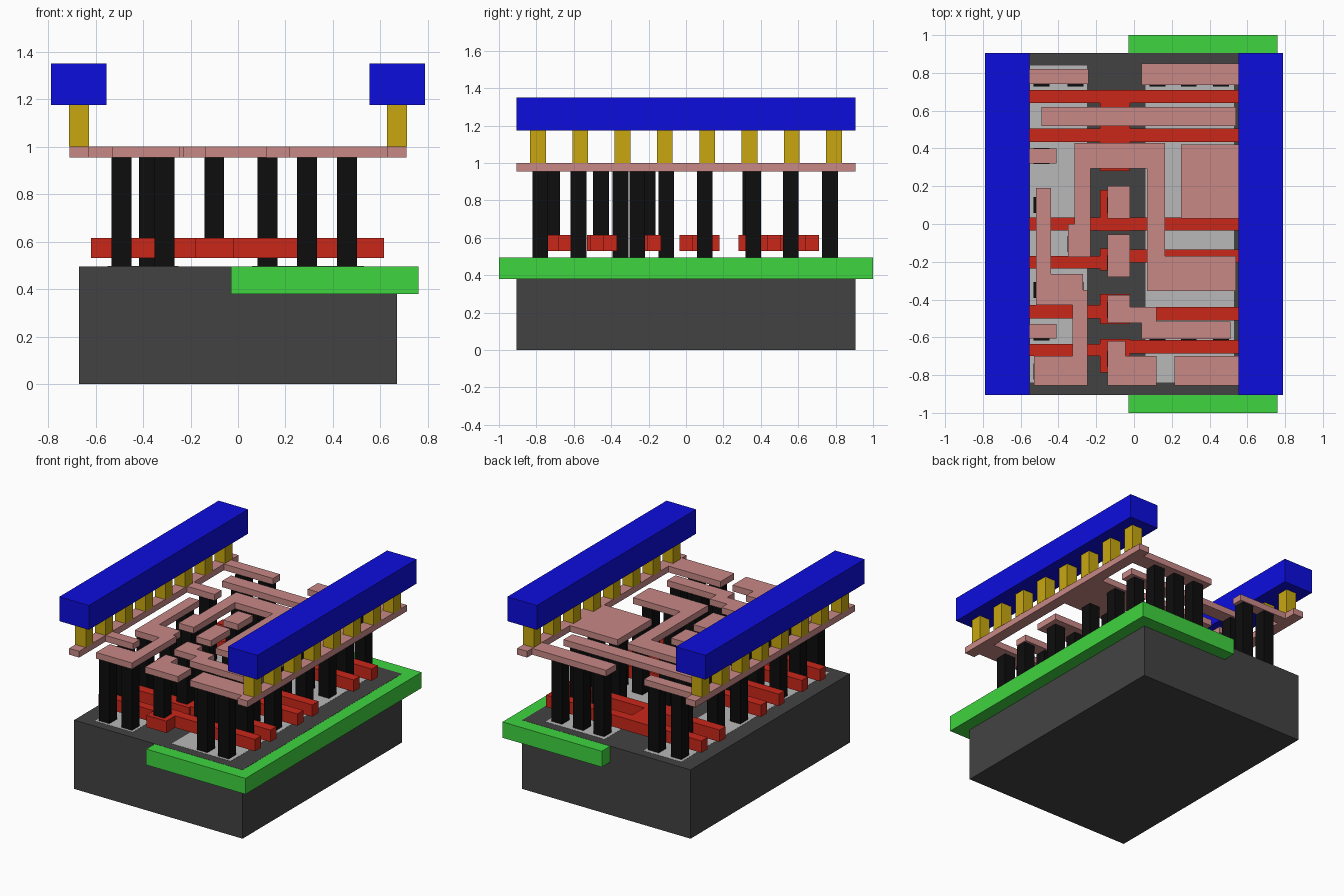
import bpy, bmesh


def material(name, r, g, b):
    m = bpy.data.materials.new(name)
    m.diffuse_color = (r, g, b, 1)
    return m


DARK = material("dark_grey", .055, .055, .055)
GREEN = material("green", .05, .66, .05)
LIGHT = material("light_grey", .48, .48, .48)
RED = material("red", .59, .02, .01)
BLACK = material("black", .004, .004, .004)
PINK = material("pink", .58, .25, .24)
YELLOW = material("yellow", .58, .39, .005)
BLUE = material("blue", .004, .004, .73)


def slab(name, outline, z0, z1, mat):
    """Extrude a flat outline from z0 to z1."""
    bm = bmesh.new()
    face = bm.faces.new([bm.verts.new((x, y, z0)) for x, y in outline])
    top = bmesh.ops.extrude_face_region(bm, geom=[face])["geom"]
    bmesh.ops.translate(bm, vec=(0, 0, z1 - z0),
                        verts=[v for v in top if isinstance(v, bmesh.types.BMVert)])
    bmesh.ops.recalc_face_normals(bm, faces=bm.faces)
    me = bpy.data.meshes.new(name)
    bm.to_mesh(me)
    bm.free()
    me.materials.append(mat)
    ob = bpy.data.objects.new(name, me)
    bpy.context.collection.objects.link(ob)


def box(name, x0, x1, y0, y1, z0, z1, mat):
    slab(name, [(x0, y0), (x1, y0), (x1, y1), (x0, y1)], z0, z1, mat)


def post(name, x, y, z0, z1, mat, h=.042):
    box(name, x - h, x + h, y - h, y + h, z0, z1, mat)


TOP = .495            # top of the base
G0, G1 = .53, .615    # red gate layer
M0, M1 = .955, 1.0    # pink metal layer

# Base block, well and active areas
box("base", -.67, .67, -.905, .905, 0, TOP, DARK)
box("well", -.03, .76, -1, 1, .38, TOP - .001, GREEN)
box("active_left", -.55, -.25, -.84, .84, TOP - .05, TOP + .001, LIGHT)
box("active_right", .06, .53, -.84, .84, TOP - .05, TOP + .001, LIGHT)


# Gates: left bar, central pad and right bar as one outline
def gate(name, left, pad, right):
    (l0, l1), (p0, p1), (r0, r1) = left, pad, right
    slab(name, [(-.62, l0), (-.18, l0), (-.18, p0), (-.02, p0), (-.02, r0), (.615, r0),
                (.615, r1), (-.02, r1), (-.02, p1), (-.18, p1), (-.18, l1), (-.62, l1)],
         G0, G1, RED)


gate("gate_1", (-.70, -.635), (-.785, -.61), (-.685, -.615))
gate("gate_2", (-.50, -.43), (-.53, -.37), (-.51, -.44))
gate("gate_3", (-.235, -.17), (-.245, -.13), (-.205, -.136))
gate("gate_4", (-.035, .035), (-.036, .18), (-.035, .035))
# Double gate joined by one long pad
slab("gate_double", [(-.62, .435), (-.18, .435), (-.18, .28), (-.02, .28), (-.02, .435),
                     (.615, .435), (.615, .505), (-.02, .505), (-.02, .64), (.615, .64),
                     (.615, .71), (-.62, .71), (-.62, .64), (-.18, .64), (-.18, .505),
                     (-.62, .505)], G0, G1, RED)

# Tall contacts, row by row: y and the x positions
rows = [(-.78, (-.49, -.31, .29, .46)), (-.575, (-.49, .125, .29, .46)),
        (-.35, (-.49, -.31)), (-.26, (.125, .29, .46)), (-.105, (-.31,)),
        (.10, (-.49, .29, .46)), (.36, (-.49, .29, .46)),
        (.56, (-.375, .29, .46)), (.77, (-.49, -.31, .125, .29, .46))]
for y, xs in rows:
    for x in xs:
        post("contact", x, y, TOP, M0, BLACK)
# Short contacts standing on the gate pads
for y in (-.715, -.455, -.205, .10, .345):
    post("gate_contact", -.10, y, G1, M0, BLACK)

# Metal rails with their branches
slab("rail_left", [(-.71, -.905), (-.63, -.905), (-.63, -.605), (-.41, -.605), (-.41, -.53),
                   (-.63, -.53), (-.63, .32), (-.41, .32), (-.41, .40), (-.63, .40),
                   (-.63, .74), (-.24, .74), (-.24, .82), (-.63, .82), (-.63, .905),
                   (-.71, .905)], M0, M1, PINK)
slab("rail_right", [(.71, -.905), (.63, -.905), (.63, -.855), (.215, -.855), (.215, -.70),
                    (.63, -.70), (.63, .03), (.25, .03), (.25, .42), (.63, .42),
                    (.63, .735), (.04, .735), (.04, .85), (.63, .85), (.63, .905),
                    (.71, .905)], M0, M1, PINK)

# Metal traces
box("trace_straight", -.49, .54, .52, .62, M0, M1, PINK)
box("pad_upper", -.14, -.02, .03, .20, M0, M1, PINK)
box("pad_lower", -.14, -.02, -.28, -.055, M0, M1, PINK)
slab("trace_arch", [(-.35, -.175), (-.23, -.175), (-.23, .295), (.07, .295), (.07, -.355),
                    (.54, -.355), (.54, -.17), (.165, -.17), (.165, .43), (-.315, .43),
                    (-.315, 0), (-.35, 0)], M0, M1, PINK)
slab("trace_snake", [(-.53, -.855), (-.245, -.855), (-.245, -.35), (-.27, -.35),
                     (-.27, -.265), (-.44, -.265), (-.44, .19), (-.52, .19), (-.52, -.43),
                     (-.325, -.43), (-.325, -.70), (-.53, -.70)], M0, M1, PINK)
slab("trace_step", [(-.14, -.525), (.04, -.525), (.04, -.61), (.51, -.61), (.51, -.515),
                    (.12, -.515), (.12, -.44), (-.02, -.44), (-.02, -.375),
                    (-.14, -.375)], M0, M1, PINK)
slab("trace_foot", [(-.14, -.855), (.12, -.855), (.12, -.70), (-.045, -.70),
                    (-.045, -.62), (-.14, -.62)], M0, M1, PINK)

# Vias and top beams on both sides
for side, s in (("left", -1), ("right", 1)):
    for i in range(8):
        post("via_" + side, s * .67, (i - 3.5) * .226, M1, 1.175, YELLOW)
    box("beam_" + side, min(s * .553, s * .788), max(s * .553, s * .788),
        -.905, .905, 1.175, 1.35, BLUE)
